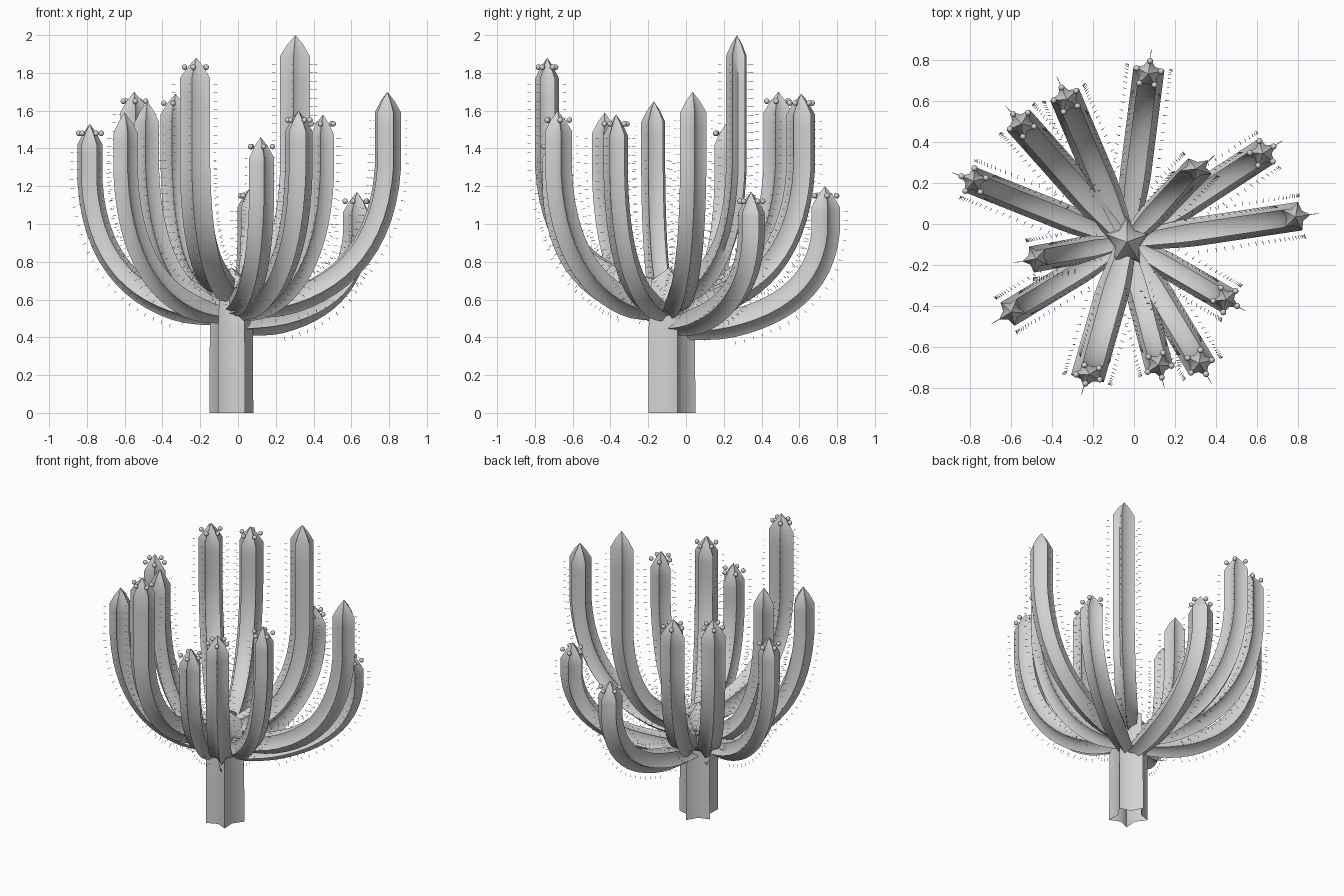
import bpy, bmesh, math
from mathutils import Vector, Matrix

cube = bpy.data.objects.get("Cube")
if cube:
    bpy.data.objects.remove(cube, do_unlink=True)

grey = bpy.data.materials.new("pale_grey")
grey.use_nodes = True
grey.diffuse_color = (0.65, 0.65, 0.65, 1)
grey.node_tree.nodes["Principled BSDF"].inputs["Base Color"].default_value = (0.65, 0.65, 0.65, 1)

CENTRE = Vector((-0.035, -0.088, 0))
UP = Vector((0, 0, 1))
RIBS = 5
GROOVE = 0.58  # groove radius as a share of the rib radius


def finish(bm, name, angle=55):
    mesh = bpy.data.meshes.new(name)
    bm.to_mesh(mesh)
    bm.free()
    mesh.materials.append(grey)
    ob = bpy.data.objects.new(name, mesh)
    bpy.context.collection.objects.link(ob)
    bpy.ops.object.select_all(action='DESELECT')
    ob.select_set(True)
    bpy.context.view_layer.objects.active = ob
    bpy.ops.object.shade_smooth_by_angle(angle=math.radians(angle))


def rib_offset(k, normal, side, radius, depth):
    """Offset of section point k from the axis, scaled front to back by depth."""
    a = math.pi * k / RIBS
    d = (normal * math.cos(a) + side * math.sin(a)) * radius
    d.y *= depth
    return d


def ribbed_column(name, stations, tip, depth):
    """Loft a star section through (point, normal, side, radius) and close it with a point."""
    bm = bmesh.new()
    n = RIBS * 2
    rings = [[bm.verts.new(p + rib_offset(k, normal, side, r * (GROOVE if k % 2 else 1), depth))
              for k in range(n)] for p, normal, side, r in stations]
    for a, b in zip(rings, rings[1:]):
        for k in range(n):
            bm.faces.new((a[k], a[(k + 1) % n], b[(k + 1) % n], b[k]))
    apex = bm.verts.new(tip)
    for k in range(n):
        bm.faces.new((rings[-1][k], rings[-1][(k + 1) % n], apex))
    bmesh.ops.recalc_face_normals(bm, faces=bm.faces[:])
    finish(bm, name)


def arm_path(reach, z_start, height):
    """Radial distance and height along an arm: a sweeping bend, then a straight rise."""
    z_bend = min(height * 0.8, 1.3)
    ctrl = [Vector((0.025, z_start)), Vector((reach * 0.55, z_start + 0.02)),
            Vector((reach * 0.96, z_start + 0.3 * (z_bend - z_start))), Vector((reach, z_bend))]
    pts = []
    for i in range(17):
        t = i / 16
        pts.append(ctrl[0] * (1 - t) ** 3 + ctrl[1] * 3 * t * (1 - t) ** 2
                   + ctrl[2] * 3 * t * t * (1 - t) + ctrl[3] * t ** 3)
    top = Vector((reach, height - 0.11))
    return pts + [ctrl[3].lerp(top, i / 4) for i in range(1, 5)]


def add_spines(name, stations, depth):
    """Short fine spines in a row just off each rib."""
    bm = bmesh.new()
    travelled = 0.0
    for (p, n, s, r), (q, n2, s2, r2) in zip(stations, stations[1:]):
        length = (q - p).length
        while travelled < length:
            f = travelled / length
            centre, normal = p.lerp(q, f), n.lerp(n2, f).normalized()
            for k in range(0, RIBS * 2, 2):
                d = rib_offset(k, normal, s, r, depth)
                aim = d.normalized()
                mat = (Matrix.Translation(centre + d + aim * 0.034)
                       @ aim.to_track_quat('Z', 'Y').to_matrix().to_4x4())
                bmesh.ops.create_cone(bm, cap_ends=True, segments=3, radius1=0.002,
                                      radius2=0.0008, depth=0.02, matrix=mat)
            travelled += 0.045
        travelled -= length
    finish(bm, name)


def add_buds(name, top, normal, side, depth):
    """Small round buds around the shoulder of an arm."""
    bm = bmesh.new()
    for k in range(0, RIBS * 2, 2):
        pos = top + rib_offset(k, normal, side, 0.063, depth) - UP * 0.05
        bmesh.ops.create_uvsphere(bm, u_segments=10, v_segments=6, radius=0.015,
                                  matrix=Matrix.Translation(pos))
    finish(bm, name, 80)


def add_arm(number, x, y, z_start, height, radius, budded, depth=1):
    out = Vector((x, y, 0)) - CENTRE
    reach = out.length
    out.normalize()
    side = out.cross(UP)
    path = arm_path(reach, z_start, height)
    stations = []
    for i, p in enumerate(path):
        t = (path[min(i + 1, len(path) - 1)] - path[max(i - 1, 0)]).normalized()
        taper = min(1, 0.65 + 0.1 * i)
        stations.append((CENTRE + out * p.x + UP * p.y, out * t.y - UP * t.x, side, radius * taper))
    top = CENTRE + out * reach + UP * height
    shoulder = (top - UP * 0.05, out, side, radius * 0.54)
    ribbed_column(f"arm_{number}", stations + [shoulder], top, depth)
    add_spines(f"arm_spines_{number}", stations[4:], depth)
    if budded:
        add_buds(f"arm_buds_{number}", top, out, side, depth)


# Trunk, open underneath, with a pointed crown and one rib towards the back
back, right = Vector((0, 1, 0)), Vector((1, 0, 0))
trunk = [(CENTRE + UP * z, back, right, r) for z, r in ((0, 0.122), (0.45, 0.12), (0.7, 0.105))]
ribbed_column("trunk", trunk, CENTRE + UP * 0.77, 1.13)

# Arms: tip x, tip y, base height, tip height, rib radius, has buds, front-to-back flattening
arms = [
    (0.07, 0.735, 0.44, 1.20, 0.08, True),
    (-0.33, 0.61, 0.56, 1.69, 0.08, True),
    (-0.55, 0.49, 0.56, 1.70, 0.08, True),
    (-0.785, 0.21, 0.51, 1.53, 0.07, True),
    (-0.48, -0.17, 0.55, 1.65, 0.068, False),
    (-0.60, -0.43, 0.52, 1.59, 0.07, False),
    (-0.22, -0.735, 0.65, 1.88, 0.088, True, 0.75),
    (0.12, -0.69, 0.56, 1.46, 0.072, True),
    (0.32, -0.68, 0.54, 1.60, 0.077, True),
    (0.45, -0.37, 0.53, 1.58, 0.068, True),
    (0.79, 0.035, 0.55, 1.70, 0.074, False),
    (0.63, 0.345, 0.46, 1.17, 0.075, True),
    (0.305, 0.27, 0.64, 2.00, 0.083, False, 0.7),
]
for number, arm in enumerate(arms, 1):
    add_arm(number, *arm)
